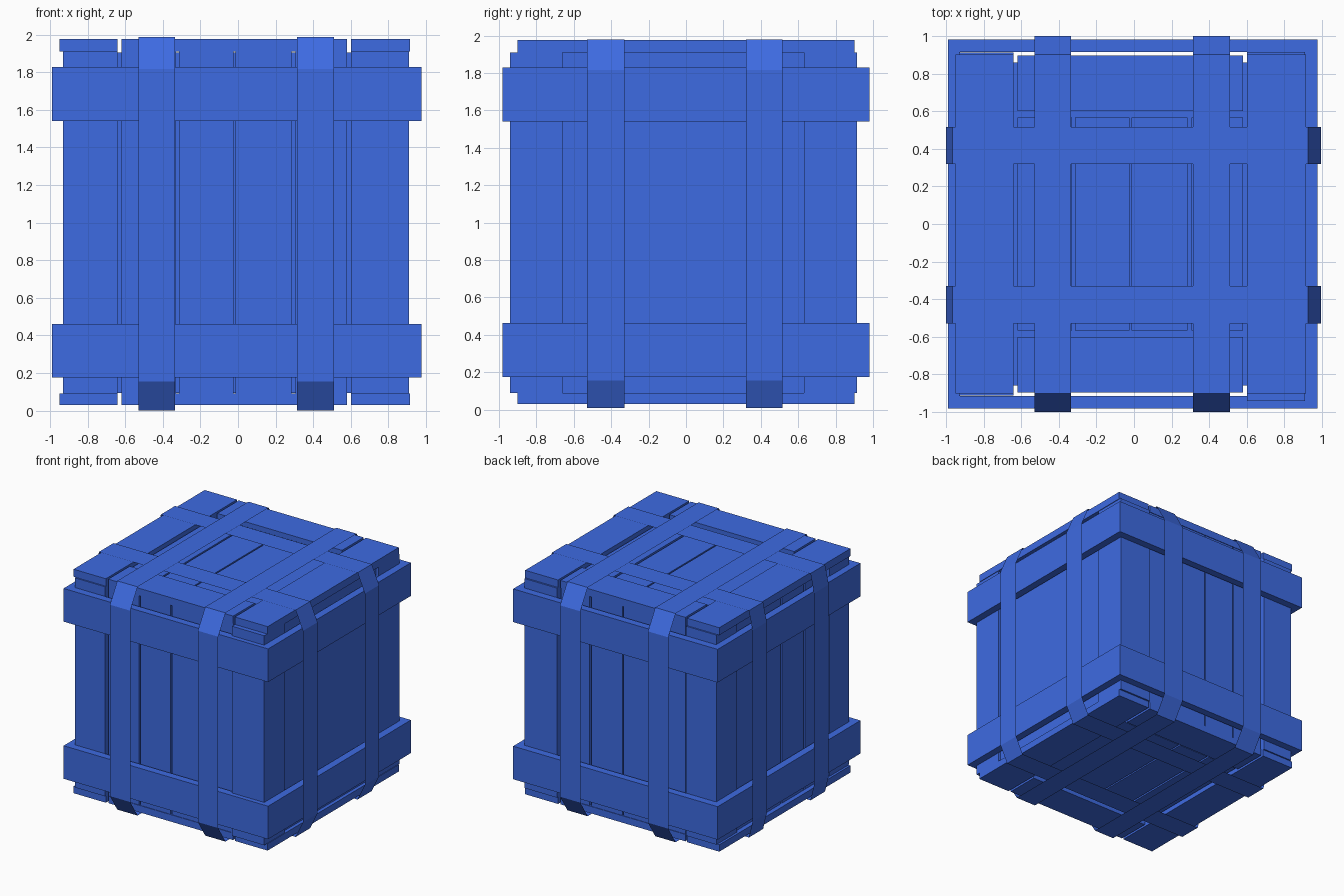
import bpy, bmesh

if "Cube" in bpy.data.objects:
    bpy.data.objects.remove(bpy.data.objects["Cube"])

blue = bpy.data.materials.new("crate_blue")
blue.diffuse_color = (0.048, 0.147, 0.76, 1)
blue.use_nodes = True
blue.node_tree.nodes["Principled BSDF"].inputs["Base Color"].default_value = blue.diffuse_color


def finish(name, bm):
    mesh = bpy.data.meshes.new(name)
    bm.to_mesh(mesh)
    bm.free()
    mesh.materials.append(blue)
    bpy.context.collection.objects.link(bpy.data.objects.new(name, mesh))


def boards(name, boxes):
    """One object from boxes given as ((x0, x1), (y0, y1), (z0, z1))."""
    bm = bmesh.new()
    for box in boxes:
        for v in bmesh.ops.create_cube(bm, size=1)["verts"]:
            v.co = [a + (b - a) * (c + 0.5) for (a, b), c in zip(box, v.co)]
    finish(name, bm)


H = (0.09, 1.91)                      # height of the wall planks
MID = [(-0.62, -0.33), (-0.315, -0.025), (-0.012, 0.285), (0.305, 0.58)]
LEFT, RIGHT = (-0.93, -0.64), (0.60, 0.91)

# Closed inner box behind the planks
boards("inner_box", [((-0.88, 0.86), (-0.86, 0.86), (0.095, 1.905))])

# Front and back walls: recessed middle planks between corner planks
for name, s, right_y in (("front_planks", -1, 0.94), ("back_planks", 1, 0.915)):
    def span(a, b):
        return tuple(sorted((s * a, s * b)))
    boxes = [(x, span(0.85, 0.89), H) for x in MID]
    boxes.append((LEFT, span(0.85, 0.912), H))
    boxes.append((RIGHT, span(0.85, right_y), H))
    boards(name, boxes)

# Left wall of recessed planks, right wall of one wide panel and two posts
left_mid = [(-0.62, -0.33), (-0.31, -0.02), (0.0, 0.29), (0.31, 0.61)]
boards("left_planks", [((-0.91, -0.87), y, H) for y in left_mid])
boards("left_posts", [((-0.93, -0.87), y, H) for y in ((-0.91, -0.64), (0.63, 0.91))])
boards("right_panel", [((0.85, 0.885), (-0.66, 0.63), H)])
boards("right_posts", [((0.85, 0.91), y, H) for y in ((-0.94, -0.66), (0.63, 0.91))])

# Lid and base: side boards, cross boards and slightly recessed slats
for name, outer, inner in (("lid", (1.91, 1.975), (1.9, 1.952)),
                           ("base", (0.03, 0.09), (0.052, 0.10))):
    boards(name + "_side_boards", [(x, (-0.9, 0.9), outer)
                                   for x in ((-0.95, -0.64), (0.60, 0.915))])
    boards(name + "_cross_boards", [((-0.62, 0.58), y, outer)
                                    for y in ((-0.895, -0.60), (0.60, 0.895))])
    boards(name + "_slats", [(x, (-0.565, 0.565), inner) for x in MID])

# Horizontal bands of four boards each
for name, z in (("lower_band", (0.175, 0.462)), ("upper_band", (1.54, 1.828))):
    boards(name, [((-0.99, 0.975), (-0.98, -0.915), z),
                  ((-0.99, 0.975), (0.915, 0.98), z),
                  ((-0.99, -0.925), (-0.915, 0.915), z),
                  ((0.91, 0.975), (-0.915, 0.915), z)])


def strap(name, axis, side, lo, hi, lo_top, hi_top, bottom, top):
    """Thin ribbon looped around the crate with slanted corners."""
    loop = [(lo, 0.155), (lo_top, bottom), (hi_top, bottom), (hi, 0.155),
            (hi, 1.817), (hi_top, top), (lo_top, top), (lo, 1.817)]
    bm = bmesh.new()
    rows = [[bm.verts.new((p, w, z) if axis == "x" else (w, p, z)) for w in side]
            for p, z in loop]
    for a, b in zip(rows, rows[1:] + rows[:1]):
        bm.faces.new((a[0], b[0], b[1], a[1]))
    # Turn every face outward from the middle of the crate
    for f in bm.faces:
        c = f.calc_center_median()
        c.z -= 1
        f.normal_update()
        if f.normal.dot(c) < 0:
            f.normal_flip()
    finish(name, bm)


strap("left_strap", "y", (-0.53, -0.335), -1.0, 1.0, -0.9, 0.9, 0.0, 1.986)
strap("right_strap", "y", (0.315, 0.51), -1.0, 1.0, -0.9, 0.9, 0.0, 1.986)
strap("front_strap", "x", (-0.53, -0.33), -1.0, 0.995, -0.965, 0.925, 0.01, 1.98)
strap("back_strap", "x", (0.32, 0.515), -1.0, 0.995, -0.965, 0.925, 0.01, 1.98)
